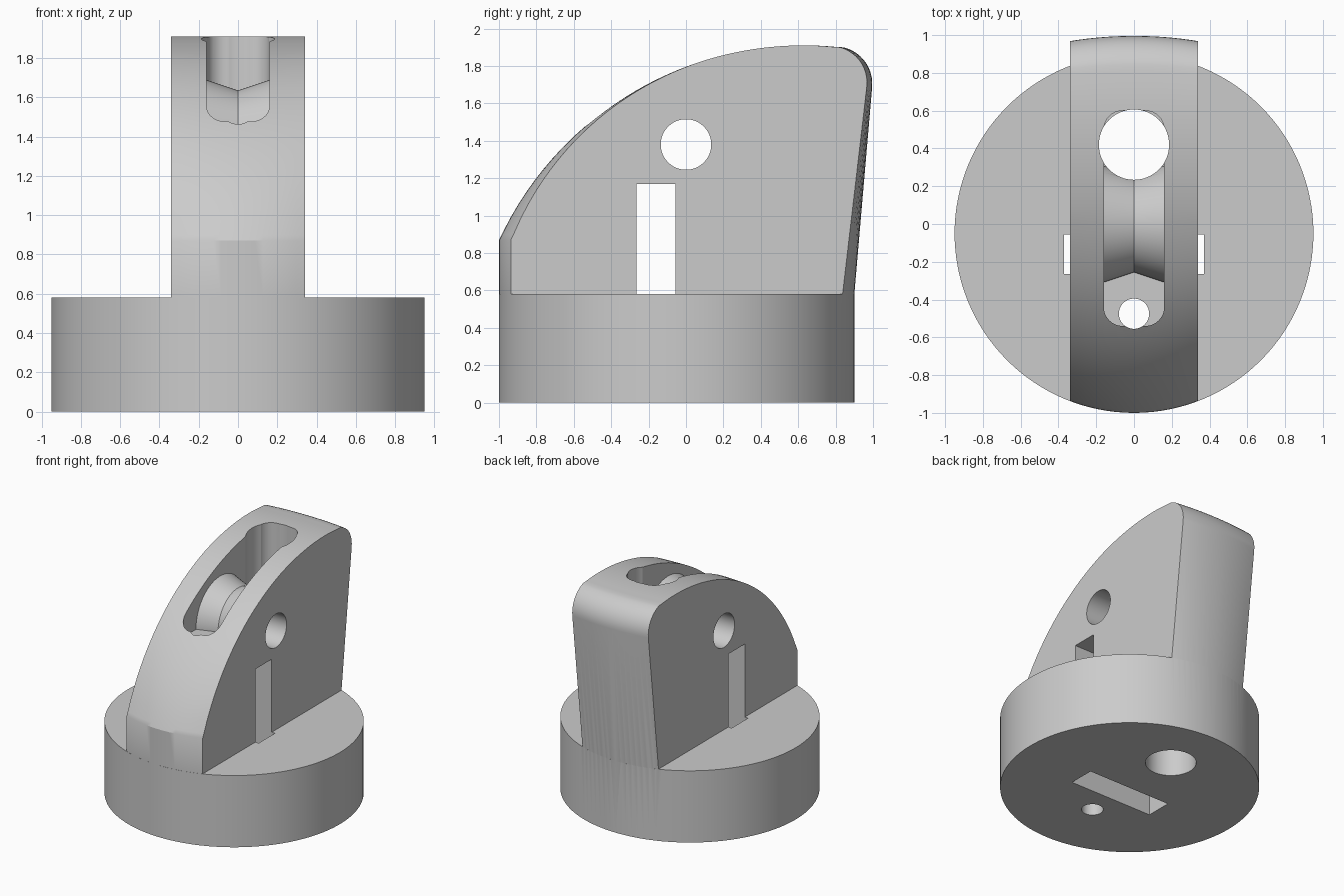
import bpy, bmesh, math
from mathutils import Matrix

if "Cube" in bpy.data.objects:
    bpy.data.objects.remove(bpy.data.objects["Cube"])

grey = bpy.data.materials.new("plain grey")
grey.diffuse_color = (0.6, 0.6, 0.6, 1)
grey.use_nodes = True
grey.node_tree.nodes["Principled BSDF"].inputs["Base Color"].default_value = grey.diffuse_color


def make(name, bm):
    bmesh.ops.recalc_face_normals(bm, faces=bm.faces)
    me = bpy.data.meshes.new(name)
    bm.to_mesh(me)
    bm.free()
    ob = bpy.data.objects.new(name, me)
    bpy.context.collection.objects.link(ob)
    me.materials.append(grey)
    return ob


def cylinder(name, r, depth, centre, axis="Z", seg=64):
    bm = bmesh.new()
    rot = Matrix.Rotation(math.pi / 2, 4, "Y") if axis == "X" else Matrix()
    bmesh.ops.create_cone(bm, cap_ends=True, segments=seg, radius1=r, radius2=r,
                          depth=depth, matrix=Matrix.Translation(centre) @ rot)
    return make(name, bm)


def loft(name, rings):
    """Skin a row of equal closed outlines and cap both ends."""
    bm = bmesh.new()
    vs = [[bm.verts.new(p) for p in ring] for ring in rings]
    n = len(vs[0])
    for a, b in zip(vs, vs[1:]):
        for i in range(n):
            bm.faces.new((a[i], a[(i + 1) % n], b[(i + 1) % n], b[i]))
    bm.faces.new(vs[0])
    bm.faces.new(vs[-1])
    return make(name, bm)


def combine(target, tool, operation):
    mod = target.modifiers.new("bool", "BOOLEAN")
    mod.operation = operation
    mod.solver = "EXACT"
    mod.object = tool
    bpy.context.view_layer.objects.active = target
    bpy.ops.object.modifier_apply(modifier=mod.name)
    bpy.data.objects.remove(tool)


# Round base
body = cylinder("grooved_mount", 0.95, 0.58, (0, -0.05, 0.29), seg=128)

# Upright fin: side profile with bowed front and back
profile = [(0.88, 0.45), (-0.95, 0.45), (-0.999, 0.58), (-0.999, 0.87)]
for i in range(41):                                  # long top arc
    y = -0.985 + 1.785 * i / 40
    profile.append((y, 0.114 + math.sqrt(1.796 ** 2 - (y - 0.63) ** 2)))
for i in range(1, 13):                               # rounded rear corner
    a = math.radians(84 - 88 * i / 12)
    profile.append((0.796 + 0.2 * math.cos(a), 1.705 + 0.2 * math.sin(a)))
profile.append((0.90, 0.58))


def bowed(x):
    bow = 0.95 - math.sqrt(0.95 ** 2 - x * x)
    ring = []
    for y, z in profile:
        if y < 0:
            y += bow * min(1, max(0, (1.85 - z) / 0.95))
        else:
            y -= bow * (1 - 0.55 * (z - 0.58) / 1.12) * min(1, max(0, (y - 0.6) / 0.3))
        ring.append((x, y, z))
    return ring


fin = loft("fin", [bowed(-0.34 + 0.68 * i / 16) for i in range(17)])
combine(body, fin, "UNION")

# Open channel in the top of the fin, with rounded corners
outline = []
for cx, cy, start in ((0.06, 0.5, 0), (-0.06, 0.5, 90), (-0.06, -0.44, 180), (0.06, -0.44, 270)):
    for i in range(9):
        a = math.radians(start + 90 * i / 8)
        outline.append((cx + 0.1 * math.cos(a), cy + 0.1 * math.sin(a)))
channel = loft("channel", [[(x, y, z) for x, y in outline] for z in (1.375, 2.2)])
combine(body, channel, "DIFFERENCE")

# V-grooved hub inside the channel
hub = loft("hub", [[(x, r * math.cos(math.tau * i / 64), 1.38 + r * math.sin(math.tau * i / 64))
                    for i in range(64)] for x, r in ((-0.18, 0.315), (0, 0.255), (0.18, 0.315))])
combine(body, hub, "UNION")

# Axle hole, two vertical holes and the rectangular slot
combine(body, cylinder("axle_hole", 0.135, 2, (0, 0, 1.38), "X"), "DIFFERENCE")
combine(body, cylinder("large_hole", 0.186, 5, (0, 0.42, 1)), "DIFFERENCE")
combine(body, cylinder("small_hole", 0.08, 5, (0, -0.475, 1)), "DIFFERENCE")
slot = loft("slot", [[(x, y, z) for x, y in ((-0.37, -0.265), (0.37, -0.265), (0.37, -0.055), (-0.37, -0.055))]
                     for z in (-0.5, 1.17)])
combine(body, slot, "DIFFERENCE")

# Smooth curved walls, keep the edges crisp
bpy.ops.object.select_all(action="DESELECT")
body.select_set(True)
bpy.context.view_layer.objects.active = body
bpy.ops.object.shade_smooth_by_angle(angle=math.radians(25))
